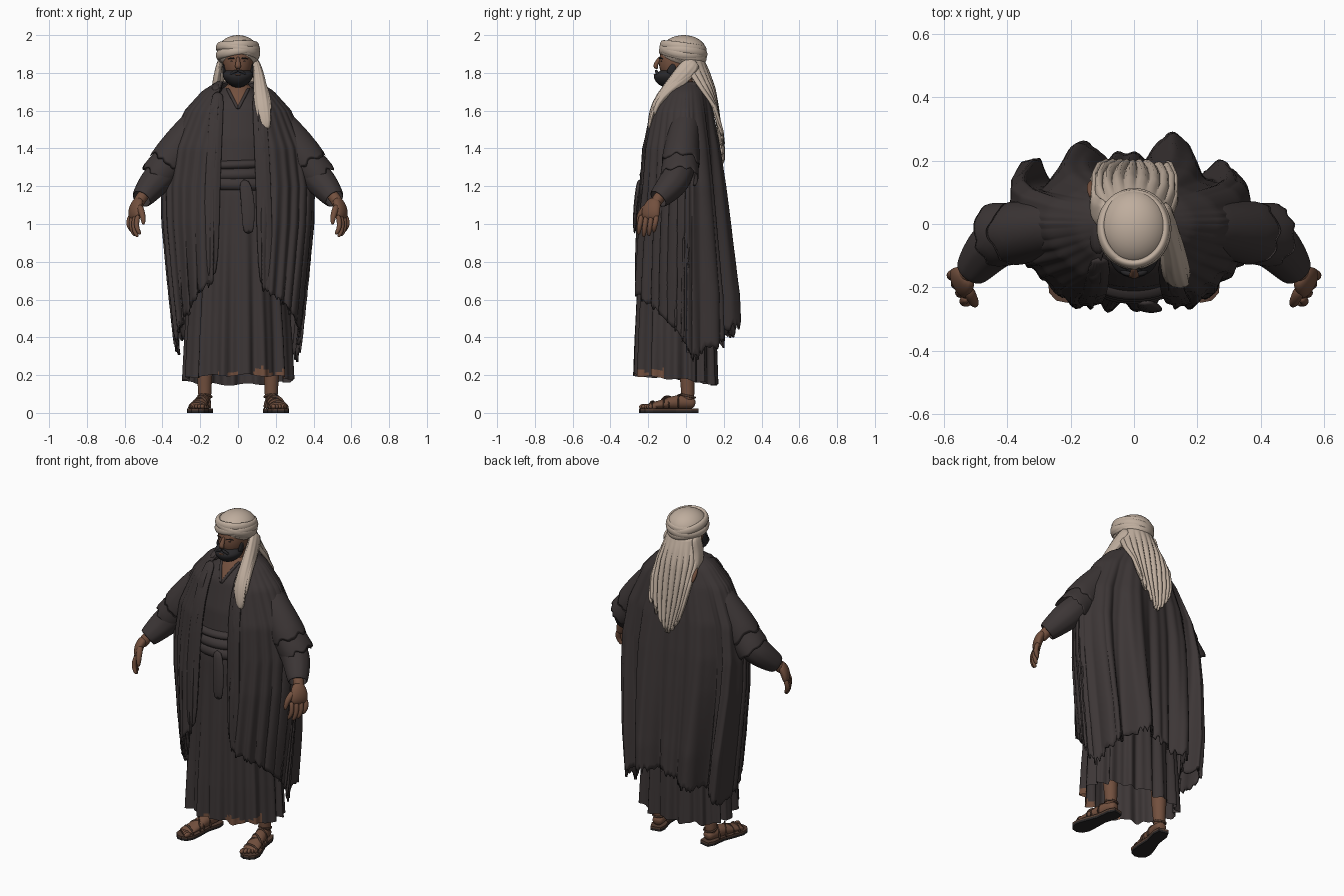
import bpy, bmesh, random
from math import sin, cos, pi, asin, exp
from mathutils import Vector, Matrix

random.seed(4)
if "Cube" in bpy.data.objects:
    bpy.data.objects.remove(bpy.data.objects["Cube"])


def material(name, rgb):
    m = bpy.data.materials.new(name)
    m.use_nodes = True
    m.diffuse_color = (*rgb, 1)
    bsdf = next(n for n in m.node_tree.nodes if n.type == 'BSDF_PRINCIPLED')
    bsdf.inputs["Base Color"].default_value = (*rgb, 1)
    bsdf.inputs["Roughness"].default_value = 0.9
    return m


CLOTH = material("dark cloth", (.046, .037, .037))
LINEN = material("pale linen", (.52, .42, .34))
SKIN = material("brown skin", (.17, .08, .048))
HAIR = material("black hair", (.021, .02, .022))
LEATHER = material("sandal leather", (.09, .048, .032))
SOLE = material("sole", (.02, .018, .018))


def finish(name, bm, mats, sub=0, thick=0, rule=None):
    bmesh.ops.remove_doubles(bm, verts=bm.verts, dist=1e-5)
    bmesh.ops.recalc_face_normals(bm, faces=bm.faces)
    for f in bm.faces:
        f.smooth = True
        if rule:
            f.material_index = int(rule(f.calc_center_median()))
    me = bpy.data.meshes.new(name)
    bm.to_mesh(me)
    bm.free()
    ob = bpy.data.objects.new(name, me)
    bpy.context.collection.objects.link(ob)
    for m in mats:
        me.materials.append(m)
    if thick:
        mod = ob.modifiers.new("thickness", 'SOLIDIFY')
        mod.thickness, mod.offset = thick, 0
    if sub:
        mod = ob.modifiers.new("smooth", 'SUBSURF')
        mod.levels = mod.render_levels = sub
    return ob


def grid(name, rows, mats, closed=True, cap=False, **kw):
    """Skin a list of point rows."""
    bm = bmesh.new()
    vs = [[bm.verts.new(p) for p in r] for r in rows]
    n = len(rows[0])
    for a, b in zip(vs, vs[1:]):
        for i in range(n if closed else n - 1):
            k = (i + 1) % n
            bm.faces.new((a[i], a[k], b[k], b[i]))
    if cap:
        bm.faces.new(vs[0])
        bm.faces.new(vs[-1])
    return finish(name, bm, mats, **kw)


def tube(name, pts, radii, mat, n=12, ref=(0, 1, 0), cap=True, sub=2, pleat=0, rag=0, thick=0):
    """Elliptical tube along a path; radii are (side, up) per point."""
    pts = [Vector(p) for p in pts]
    rows = []
    for i, p in enumerate(pts):
        t = (pts[min(i + 1, len(pts) - 1)] - pts[max(i - 1, 0)]).normalized()
        side = t.cross(Vector(ref)).normalized()
        up = side.cross(t)
        ra, rb = radii[i] if isinstance(radii[i], tuple) else (radii[i], radii[i])
        row = []
        for k in range(n):
            a = 2 * pi * k / n
            g = 1 + pleat * (k % 2)
            q = p + side * ra * g * cos(a) + up * rb * g * sin(a)
            if i == len(pts) - 1:
                q += t * random.uniform(-rag, rag)
            row.append(q)
        rows.append(row)
    return grid(name, rows, [mat], cap=cap, sub=sub, thick=thick)


def ball(name, c, r, mat, shape=None):
    bm = bmesh.new()
    bmesh.ops.create_uvsphere(bm, u_segments=28, v_segments=18, radius=1)
    for v in bm.verts:
        if shape:
            shape(v.co)
        v.co = Vector(c) + Vector([a * b for a, b in zip(v.co, r)])
    return finish(name, bm, [mat])


def table(tab, z):
    """Interpolate rows keyed by their first value."""
    tab = sorted(tab)
    if z <= tab[0][0]:
        return tab[0][1:]
    for a, b in zip(tab, tab[1:]):
        if z <= b[0]:
            k = (z - a[0]) / (b[0] - a[0])
            return [p + (q - p) * k for p, q in zip(a[1:], b[1:])]
    return tab[-1][1:]


# Long tunic: height, half width, front, back
TUNIC = [(1.74, .055, -.07, .05), (1.7, .1, -.105, .08), (1.62, .2, -.16, .1), (1.45, .24, -.2, .12),
         (1.3, .22, -.215, .12), (1.15, .22, -.235, .13), (.8, .25, -.25, .14), (.4, .275, -.265, .15), (.15, .285, -.27, .155)]


def tunic_point(phi, z, grow=0):
    a, yf, yb = table(TUNIC, z)
    c = cos(phi)
    w = max(0, (1.25 - z)) * .014 * (sin(15 * phi) + .6 * sin(26 * phi + 1))
    return Vector(((a + w + grow) * sin(phi), (yb + w + grow) * c if c > 0 else (yf - w - grow) * abs(c) ** .9, z))


rows = []
for j in range(81):
    row = []
    for i in range(160):
        phi = 2 * pi * i / 160
        hem = .175 - .025 * cos(phi) + .006 * sin(9 * phi)
        row.append(tunic_point(phi, 1.74 + (hem - 1.74) * j / 80))
    rows.append(row)


def tunic_rule(c):
    neckline = c.y < 0 and abs(c.x) < (c.z - 1.61) * .5
    worn = c.y < -.1 and (.08 < c.x < .25 and c.z < .225 + .02 * sin(c.x * 45 - 4)
                          or -.11 < c.x < .05 and c.z < .21 and sin(c.x * 60) < .3)
    return neckline or worn


grid("tunic", rows, [CLOTH, SKIN], rule=tunic_rule)
for s in (-1, 1):
    tube("neckline_edge", [tunic_point(pi - s * asin((z - 1.608) * .5 / table(TUNIC, z)[0]), z, .002)
                           for z in (1.6081, 1.64, 1.67, 1.7, 1.72)], [.009] * 5, CLOTH, n=8)

# Sash wrapped at the waist, with a hanging end
for k, (z, h) in enumerate([(1.315, .022), (1.27, .03), (1.22, .034)]):
    rows = [[tunic_point(2 * pi * i / 64, z + dz * h + .008 * sin(2 * pi * i / 64 + k), g)
             for i in range(64)] for dz, g in ((1, 0), (.7, .02), (0, .026), (-.7, .02), (-1, 0))]
    grid("sash_wrap", rows, [CLOTH])
tube("sash_end", [(.03, -.245, 1.24), (.05, -.262, 1.15), (.055, -.27, 1.05), (.055, -.272, .95)],
     [(.025, .012), (.035, .01), (.034, .01), (.026, .008)], CLOTH, pleat=.25, rag=.03, sub=1)

# Cloak: height, half width, front, back, half opening
CLOAK = [(1.75, .105, -.07, .085, .08), (1.7, .185, -.13, .115, .1), (1.6, .275, -.195, .13, .105),
         (1.4, .37, -.235, .15, .115), (1.2, .4, -.245, .16, .125), (1, .395, -.262, .165, .125),
         (.7, .365, -.27, .17, .13), (.43, .335, -.265, .18, .15), (.3, .32, -.26, .185, .17)]
HEM = [(0, .47), (.6, .43), (1.1, .38), (1.4, .3), (1.7, .36), (2, .45), (2.4, .56), (2.8, .68)]
LOBES = [(-1.12, 1.35), (-.5, 1), (-.08, .45), (.36, 1.2), (.93, .9), (-2.6, .6), (2.6, .6)]
COLS, ROWS = 240, 56
fray = [random.uniform(-.022, .022) for _ in range(COLS)]
rows = []
for j in range(ROWS + 1):
    t = j / ROWS
    row = []
    for i in range(COLS):
        u = 2 * i / (COLS - 1) - 1
        hem = table(HEM, abs(u) * 2.8)[0] + .02 * sin(11 * u) + fray[i]
        z = 1.75 - (1.75 - hem) * t ** 1.3
        a, yf, yb, gap = table(CLOAK, z)
        phi = u * (pi - asin(min(.95, gap / a)))
        c = cos(phi)
        f = sum(s * exp(-abs((phi - p) / .19) ** 3) for p, s in LOBES) * min(1, max(0, (1.72 - z) / 1.1))
        x = (a + .015 * f + .008 * t * sin(31 * phi)) * sin(phi)
        y = yb * c ** 1.15 + .095 * f if c > 0 else yf * abs(c) ** 1.2 - .04 * f
        row.append((x, y + (.006 if c > 0 else .011) * t * sin(37 * phi + 2 * z), z))
    rows.append(row)
grid("cloak", rows, [CLOTH], closed=False, thick=.012)

# Rolled collar behind the neck, a worn fold and the folded front edges
tube("cloak_collar", [(-.11, -.1, 1.7), (-.115, 0, 1.735), (-.08, .09, 1.72), (0, .12, 1.71),
                      (.08, .09, 1.72), (.115, 0, 1.735), (.11, -.1, 1.7)], [(.03, .025)] * 7, CLOTH, ref=(0, 0, 1))
tube("worn_collar_fold", [(-.128, .08, 1.71), (-.134, .115, 1.675), (-.136, .135, 1.635)], [(.012, .01), (.02, .016), (.006, .008)], SKIN)
for s in (-1, 1):
    tube("cloak_front_edge", [(s * .105, -.1, 1.71), (s * .115, -.18, 1.58), (s * .125, -.22, 1.4), (s * .135, -.233, 1.2),
                              (s * .14, -.246, .95), (s * .15, -.25, .67 - .03 * s)],
         [(.03, .012), (.034, .012), (.036, .012), (.038, .012), (.038, .012), (.036, .008)],
         CLOTH, n=16, pleat=.25, rag=.03, sub=1)

for s in (-1, 1):
    # Layered sleeves, ragged at the ends
    tube("cloak_sleeve", [(s * .2, 0, 1.555), (s * .3, -.02, 1.425), (s * .38, -.03, 1.31)],
         [.075, (.095, .085), (.1, .1)], CLOTH, n=32, cap=False, rag=.02, sub=1, thick=.01)
    tube("middle_sleeve", [(s * .28, -.02, 1.42), (s * .37, -.03, 1.32), (s * .44, -.035, 1.24)],
         [.085, (.09, .09), (.09, .1)], CLOTH, n=32, cap=False, rag=.02, sub=1, thick=.01)
    tube("inner_sleeve", [(s * .36, -.03, 1.31), (s * .435, -.055, 1.23), (s * .475, -.1, 1.18), (s * .513, -.15, 1.13)],
         [.075, .078, .066, .05], CLOTH, n=20, cap=False, pleat=.03, thick=.01)
    # Hand with relaxed fingers
    tube("wrist", [(s * .485, -.11, 1.17), (s * .52, -.155, 1.13), (s * .54, -.17, 1.08)], [.034, .032, .03], SKIN)
    tube("palm", [(s * .52, -.16, 1.135), (s * .54, -.178, 1.1), (s * .55, -.188, 1.06), (s * .552, -.19, 1.02)],
         [(.024, .032), (.028, .05), (.027, .056), (.017, .05)], SKIN, ref=(s * .5, 1, 0))
    for k in range(4):
        y, drop = -.235 + .027 * k, (.0, -.014, -.008, .012)[k]
        x = .55 + .5 * (y + .19)
        tube("finger", [(s * x, y, 1.05), (s * (x + .012), y - .008, 1.005), (s * (x + .006), y - .014, .97 + drop),
                        (s * (x - .012), y - .016, .943 + drop)], [.015, .0155, .014, .009], SKIN, n=8)
    tube("thumb", [(s * .525, -.2, 1.1), (s * .51, -.235, 1.065), (s * .502, -.25, 1.03), (s * .5, -.255, .995)],
         [.021, .019, .016, .009], SKIN, n=8)

# Head and face
tube("neck", [(0, 0, 1.6), (0, -.01, 1.7), (0, -.03, 1.82)], [.075, .058, .058], SKIN)
ball("head", (0, -.045, 1.855), (.08, .098, .115), SKIN)
tube("nose", [(0, -.135, 1.885), (0, -.15, 1.86), (0, -.166, 1.835), (0, -.15, 1.822)],
     [(.009, .01), (.011, .012), (.018, .014), (.013, .01)], SKIN)


def beard_shape(co):
    # Draw the upper front back so the cheeks stay bare
    if co.z > .1:
        co.y += (co.z - .1) * .9
    co.x *= 1 - .2 * max(0, -co.z)


ball("beard", (0, -.088, 1.784), (.08, .082, .062), HAIR, beard_shape)
ball("lower_lip", (0, -.164, 1.79), (.016, .008, .004), SKIN)
for s in (-1, 1):
    tube("moustache", [(0, -.158, 1.812), (s * .025, -.157, 1.806), (s * .045, -.145, 1.785)], [.008, .009, .006], HAIR, ref=(0, 0, 1))
    tube("sideburn", [(s * .072, -.065, 1.85), (s * .076, -.07, 1.825), (s * .072, -.085, 1.79)], [(.006, .012), (.008, .02), (.012, .03)], HAIR)
    tube("eyebrow", [(s * .016, -.142, 1.876), (s * .035, -.138, 1.88), (s * .056, -.122, 1.873)], [.003, .004, .003], HAIR, ref=(0, 0, 1))
    ball("eye", (s * .033, -.131, 1.862), (.01, .005, .0025), HAIR)

# Wound headcloth
ball("headcloth_crown", (0, -.012, 1.91), (.11, .122, .09), LINEN)
for z, pitch, roll, a, b in [(1.897, -.22, .07, .1, .114), (1.907, -.1, -.16, .106, .116), (1.917, -.17, .2, .106, .115),
                             (1.934, -.14, -.06, .1, .112), (1.882, -.3, .0, .092, .106)]:
    rot = Matrix.Rotation(pitch, 3, 'X') @ Matrix.Rotation(roll, 3, 'Y')
    rows = []
    for i in range(49):
        g = 2 * pi * i / 48
        rows.append([Vector((0, -.015, z)) + rot @ Vector(((a + .014 * cos(h)) * cos(g), (b + .014 * cos(h)) * sin(g), .024 * sin(h)))
                     for h in (2 * pi * k / 10 for k in range(10))])
    grid("headcloth_wrap", rows, [LINEN], sub=1)

# Cloth falling behind: height, half width, back, wrap depth
FALL = [(1.87, .098, .09, .09), (1.8, .114, .118, .1), (1.72, .132, .142, .07), (1.62, .132, .16, .015),
        (1.5, .115, .176, -.01), (1.4, .085, .188, -.01), (1.33, .055, .192, 0)]
strand = [random.uniform(-.03, .03) for _ in range(61)]
rows = []
for j in range(25):
    row = []
    for i in range(61):
        u = i / 30 - 1
        z = 1.87 - (.45 + .09 * cos(u * 2.2 + .5) + strand[i // 3]) * j / 24
        w, back, wrap = table(FALL, z)
        row.append((w * sin(u * 1.5), back - wrap * u * u + .008 * sin(i * 1.05 + 2 * z) * min(1, j / 8), z))
    rows.append(row)
grid("headcloth_fall", rows, [LINEN], closed=False, thick=.014)
tube("headcloth_front_tail", [(.09, .05, 1.87), (.108, .0, 1.81), (.116, -.065, 1.74), (.124, -.135, 1.67), (.134, -.18, 1.6), (.15, -.195, 1.5)],
     [(.016, .04), (.022, .045), (.03, .035), (.036, .024), (.036, .016), (.022, .009)], LINEN, n=20, pleat=.28, rag=.025, sub=1)
tube("headcloth_front_strip", [(.1, .04, 1.83), (.12, -.03, 1.76), (.138, -.1, 1.7), (.152, -.152, 1.64), (.16, -.173, 1.57)],
     [(.014, .035), (.02, .032), (.025, .025), (.025, .016), (.018, .01)], LINEN, n=16, pleat=.25, rag=.02, sub=1)
tube("headcloth_right_fold", [(-.09, .04, 1.88), (-.108, .03, 1.8), (-.12, .05, 1.72), (-.12, .1, 1.66)],
     [(.016, .04), (.018, .045), (.022, .045), (.015, .03)], LINEN, pleat=.15)

# Legs and sandals, turned slightly outward
for s in (-1, 1):
    parts = [tube("leg", [(0, .01, .05), (0, .01, .12), (0, .005, .22), (0, .005, .45)], [.036, .036, .045, .055], SKIN),
             tube("foot", [(0, .05, .045), (0, .02, .055), (0, -.05, .058), (0, -.12, .046), (0, -.18, .038), (0, -.21, .034)],
                  [(.028, .025), (.036, .034), (.038, .042), (.044, .028), (.048, .018), (.044, .014)], SKIN, ref=(0, 0, 1))]
    for k in range(5):
        parts.append(ball("toe", (s * (-.036 + .018 * k), -.222 + .009 * k, .033), (.0125 - .001 * k, .024, .014), SKIN))
    outline = [(.03, .062), (.042, .02), (.036, -.06), (.05, -.14), (.056, -.19), (.045, -.23), (.018, -.25)]
    loop = outline + [(-x, y) for x, y in reversed(outline)]
    for name, lo, hi, mat in (("sandal_sole", 0, .013, SOLE), ("sandal_footbed", .013, .024, LEATHER)):
        parts.append(grid(name, [[(x, y, z) for x, y in loop] for z in (lo, hi)], [mat], cap=True))
        for p in parts[-1].data.polygons:
            p.use_smooth = False
    for y0, y1, h, w in [(-.17, -.19, .062, .05), (-.13, -.1, .078, .046), (-.07, -.13, .092, .044), (-.02, -.05, .1, .043)]:
        parts.append(tube("sandal_strap", [(-w, y0, .02), (-w * .75, y0, h * .8), (0, (y0 + y1) / 2, h), (w * .75, y1, h * .8), (w, y1, .02)],
                          [(.009, .004)] * 5, LEATHER))
    parts.append(tube("ankle_strap", [(.0, -.035, .1), (.042, .0, .09), (.03, .05, .08), (-.03, .05, .08), (-.042, 0, .09), (0, -.035, .1)],
                      [.006] * 6, LEATHER, ref=(0, 0, 1)))
    for ob in parts:
        ob.matrix_world = Matrix.Translation((s * .178, 0, 0)) @ Matrix.Rotation(s * .2, 4, 'Z')
